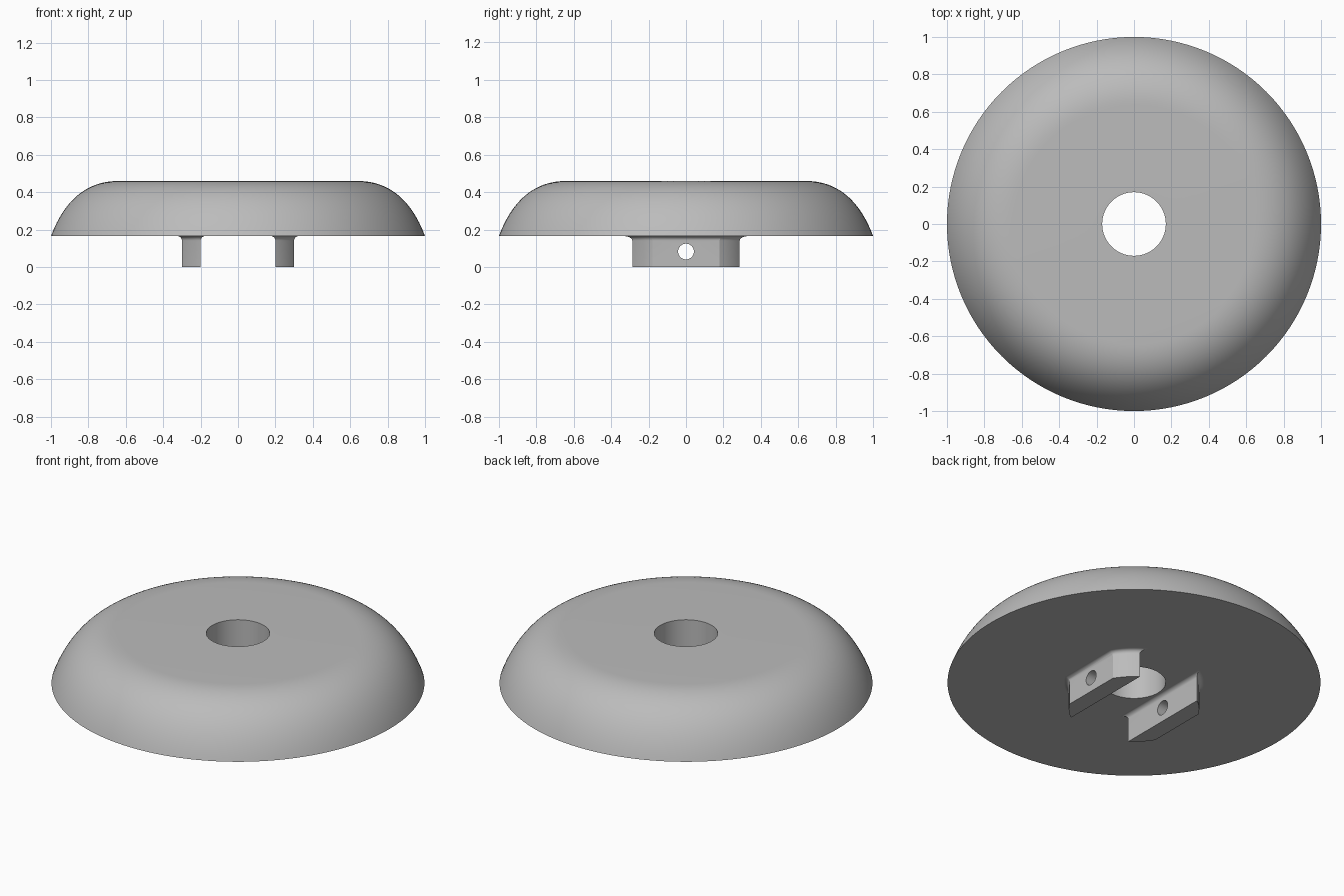
import bpy, bmesh
from math import sin, cos, pi, acos, asin, radians
from mathutils import Vector, Matrix
from mathutils.geometry import interpolate_bezier

if "Cube" in bpy.data.objects:
    bpy.data.objects.remove(bpy.data.objects["Cube"])

grey = bpy.data.materials.new("plain grey")
grey.use_nodes = True
colour = (0.5, 0.5, 0.5, 1)
grey.diffuse_color = colour
grey.node_tree.nodes["Principled BSDF"].inputs["Base Color"].default_value = colour

BASE, TOP = 0.165, 0.46      # underside and top of the cap
BORE = 0.17                  # central hole radius
FILLET = 0.024               # flare where the lugs meet the cap


def make_object(name, bm):
    bmesh.ops.recalc_face_normals(bm, faces=bm.faces)
    mesh = bpy.data.meshes.new(name)
    bm.to_mesh(mesh)
    bm.free()
    mesh.materials.append(grey)
    obj = bpy.data.objects.new(name, mesh)
    bpy.context.collection.objects.link(obj)
    return obj


def smooth(obj):
    bpy.ops.object.select_all(action="DESELECT")
    obj.select_set(True)
    bpy.context.view_layer.objects.active = obj
    bpy.ops.object.shade_smooth_by_angle(angle=radians(25))


# Domed cap: closed profile spun round the axis
dome = interpolate_bezier(Vector((1, 0, BASE)), Vector((0.95, 0, 0.30)),
                          Vector((0.85, 0, TOP)), Vector((0.64, 0, TOP)), 24)
profile = [Vector((BORE, 0, BASE))] + list(dome) + [Vector((BORE, 0, TOP))]
bm = bmesh.new()
verts = [bm.verts.new(p) for p in profile]
edges = [bm.edges.new((verts[i - 1], verts[i])) for i in range(len(verts))]
bmesh.ops.spin(bm, geom=verts + edges, cent=(0, 0, 0), axis=(0, 0, 1),
               angle=2 * pi, steps=128, use_merge=True)
bmesh.ops.remove_doubles(bm, verts=bm.verts, dist=0.0001)
smooth(make_object("domed_cap", bm))


# Lug plan: flat inner and outer sides, ends rounded about the axis
def lug_outline(grow):
    inner, outer, radius = 0.2 - grow, 0.3 + grow, 0.35 + grow
    a, b = acos(outer / radius), acos(inner / radius)
    arc = [a + (b - a) * i / 8 for i in range(9)]
    angles = [-t for t in reversed(arc)] + arc
    return [(radius * cos(t), radius * sin(t)) for t in angles]


def make_lug(name, side):
    # Straight wall, then a fillet that flares into the cap
    levels = [(0, 0)]
    for i in range(9):
        t = pi / 2 * i / 8
        levels.append((BASE - FILLET + FILLET * sin(t), FILLET * (1 - cos(t))))
    levels.append((BASE + 0.01, FILLET))
    bm = bmesh.new()
    rings = [[bm.verts.new((side * x, side * y, z)) for x, y in lug_outline(grow)]
             for z, grow in levels]
    for low, high in zip(rings, rings[1:]):
        for i in range(len(low)):
            bm.faces.new((low[i - 1], low[i], high[i], high[i - 1]))
    bm.faces.new(rings[0])
    bm.faces.new(rings[-1])
    lug = make_object(name, bm)

    # Cross-pin hole
    bm = bmesh.new()
    bmesh.ops.create_cone(bm, cap_ends=True, segments=40, radius1=0.042, radius2=0.042,
                          depth=0.4, matrix=Matrix.Translation((side * 0.25, 0, 0.083))
                          @ Matrix.Rotation(pi / 2, 4, "Y"))
    cutter = make_object("pin_cutter", bm)
    cutter.hide_render = True
    cut = lug.modifiers.new("pin hole", "BOOLEAN")
    cut.operation, cut.object, cut.solver = "DIFFERENCE", cutter, "EXACT"
    bpy.ops.object.select_all(action="DESELECT")
    lug.select_set(True)
    bpy.context.view_layer.objects.active = lug
    bpy.ops.object.modifier_apply(modifier=cut.name)
    bpy.data.objects.remove(cutter)
    smooth(lug)


make_lug("left_lug", 1)
make_lug("right_lug", -1)
